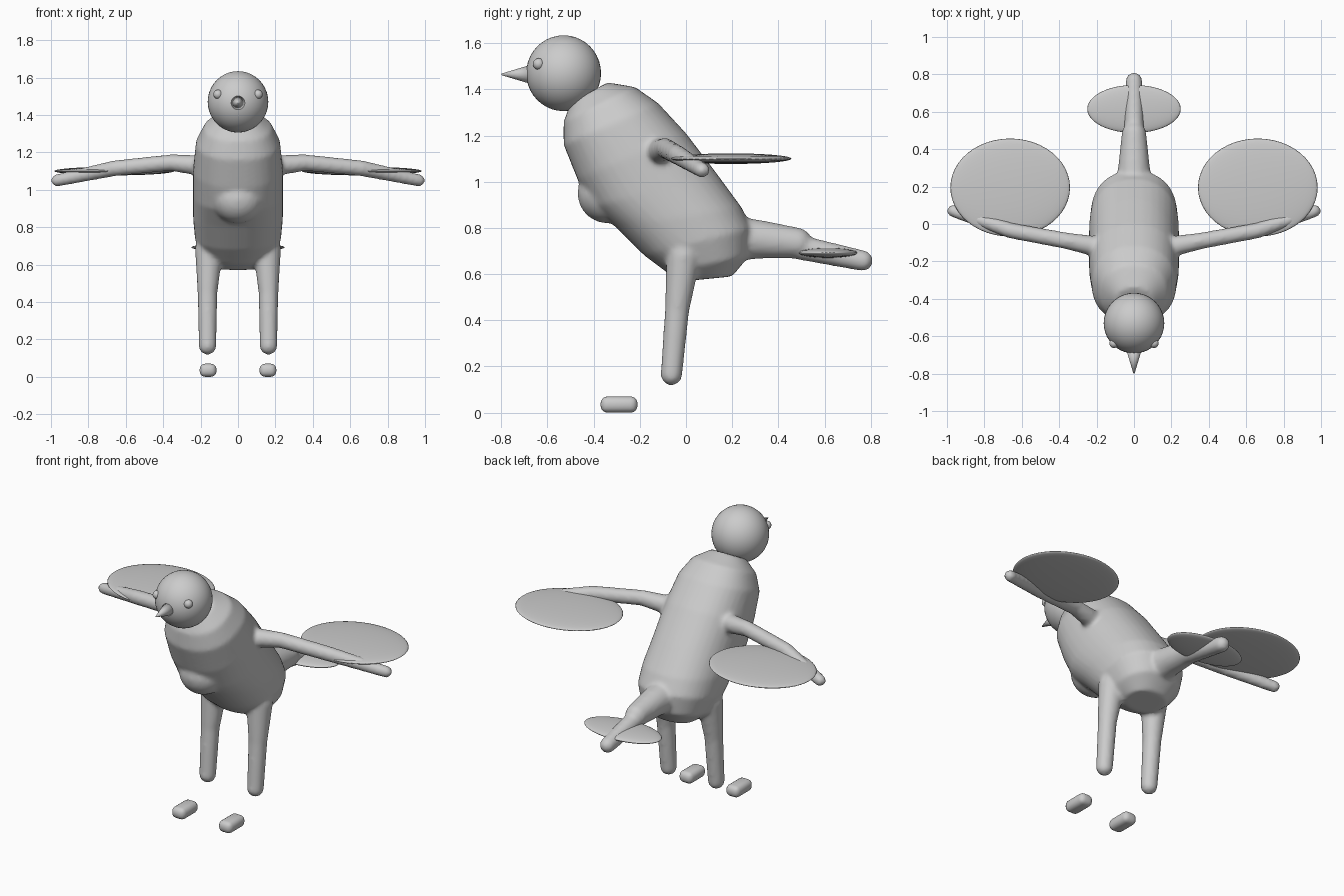
import bpy, bmesh, math
from mathutils import Vector, Matrix

if "Cube" in bpy.data.objects:
    bpy.data.objects.remove(bpy.data.objects["Cube"])


def finish(bm, name, angle=40):
    bmesh.ops.recalc_face_normals(bm, faces=bm.faces)
    me = bpy.data.meshes.new(name)
    bm.to_mesh(me)
    bm.free()
    ob = bpy.data.objects.new(name, me)
    bpy.context.collection.objects.link(ob)
    for p in me.polygons:
        p.use_smooth = True
    return ob


def ellipsoid(name, loc, size, seg=40, rings=20):
    bm = bmesh.new()
    bmesh.ops.create_uvsphere(bm, u_segments=seg, v_segments=rings, radius=1,
                              matrix=Matrix.Translation(loc) @ Matrix.Diagonal((*size, 1)))
    return finish(bm, name)


def add_capsule(bm, a, b, ra, rb):
    """Tapered limb section: the hull of two spheres."""
    tmp, ball = bmesh.new(), bmesh.new()
    bmesh.ops.create_uvsphere(ball, u_segments=24, v_segments=14, radius=1)
    for c, r in ((a, ra), (b, rb)):
        for v in ball.verts:
            tmp.verts.new(Vector(c) + v.co * r)
    bmesh.ops.convex_hull(tmp, input=tmp.verts)
    bmesh.ops.delete(tmp, geom=[v for v in tmp.verts if not v.link_faces], context='VERTS')
    bmesh.ops.recalc_face_normals(tmp, faces=tmp.faces)
    me = bpy.data.meshes.new("tmp")
    tmp.to_mesh(me)
    bm.from_mesh(me)
    bpy.data.meshes.remove(me)
    tmp.free()
    ball.free()


def add_limb(bm, pts, side=1):
    for (x, y, z, r), (x2, y2, z2, r2) in zip(pts, pts[1:]):
        add_capsule(bm, (x * side, y, z), (x2 * side, y2, z2), r, r2)


# Torso: lofted rounded sections (back y, z, front y, z, half width)
SECTIONS = [
    (-0.34, 1.43, -0.50, 1.34, 0.10),
    (-0.22, 1.41, -0.53, 1.26, 0.18),
    (-0.12, 1.34, -0.53, 1.16, 0.225),
    (0.00, 1.21, -0.47, 1.01, 0.24),
    (0.13, 1.04, -0.405, 0.89, 0.24),
    (0.24, 0.89, -0.30, 0.80, 0.24),
    (0.285, 0.80, -0.18, 0.68, 0.23),
    (0.275, 0.68, -0.08, 0.605, 0.19),
    (0.20, 0.59, 0.00, 0.57, 0.12),
]
N = 36
bm = bmesh.new()
rings = []
for by, bz, fy, fz, w in SECTIONS:
    ring = []
    for i in range(N):
        t = 2 * math.pi * i / N
        c, s = (math.copysign(abs(f) ** 0.88, f) for f in (math.cos(t), math.sin(t)))
        ring.append(bm.verts.new((w * c, (by + fy) / 2 + s * (by - fy) / 2,
                                  (bz + fz) / 2 + s * (bz - fz) / 2)))
    rings.append(ring)
for a, b in zip(rings, rings[1:]):
    for i in range(N):
        j = (i + 1) % N
        bm.faces.new((a[i], a[j], b[j], b[i]))
bm.faces.new(rings[0])
bm.faces.new(rings[-1])
bmesh.ops.recalc_face_normals(bm, faces=bm.faces)

# Belly swelling, tail, wing arms and legs, fused with the torso
bmesh.ops.create_uvsphere(bm, u_segments=24, v_segments=14, radius=1,
                          matrix=Matrix.Translation((0, -0.34, 0.95)) @ Matrix.Diagonal((0.14, 0.13, 0.13, 1)))
add_limb(bm, [(0, 0.18, 0.755, 0.10), (0, 0.32, 0.75, 0.083), (0, 0.48, 0.735, 0.066)])
add_limb(bm, [(0, 0.45, 0.725, 0.055), (0, 0.765, 0.658, 0.045)])
for side in (-1, 1):
    add_limb(bm, [(0.20, -0.12, 1.13, 0.055), (0.36, -0.09, 1.145, 0.044),
                  (0.66, -0.035, 1.115, 0.042), (0.967, 0.07, 1.05, 0.033)], side)
    add_limb(bm, [(0.155, -0.01, 0.68, 0.075), (0.163, -0.038, 0.45, 0.053),
                  (0.163, -0.063, 0.165, 0.047)], side)
body = finish(bm, "body")
rm = body.modifiers.new("fuse", 'REMESH')
rm.mode = 'VOXEL'
rm.voxel_size = 0.012
rm.use_smooth_shade = True
sm = body.modifiers.new("soften", 'SMOOTH')
sm.factor = 0.5
sm.iterations = 6

# Head and beak
ellipsoid("head", (0, -0.53, 1.47), (0.162, 0.162, 0.164))
bm = bmesh.new()
bmesh.ops.create_cone(bm, cap_ends=True, segments=24, radius1=0.045, radius2=0.003, depth=0.14,
                      matrix=Matrix.Translation((0, -0.73, 1.465)) @ Matrix.Rotation(math.pi / 2, 4, 'X'))
finish(bm, "beak")

# Tail fan, wing fans, eyes and feet
ellipsoid("tail_fan", (0, 0.615, 0.692), (0.25, 0.128, 0.022), 48)
for side, tag in ((-1, "left"), (1, "right")):
    ellipsoid(tag + "_wing_fan", (side * 0.662, 0.195, 1.10), (0.32, 0.262, 0.023), 48)
    ellipsoid(tag + "_eye", (side * 0.107, -0.638, 1.51), (0.025,) * 3, 16, 10)
    bm = bmesh.new()
    bmesh.ops.create_cube(bm, size=1, matrix=Matrix.Translation((side * 0.16, -0.29, 0.035))
                          @ Matrix.Diagonal((0.09, 0.16, 0.07, 1)))
    foot = finish(bm, tag + "_foot")
    bv = foot.modifiers.new("round", 'BEVEL')
    bv.width = 0.03
    bv.segments = 4
